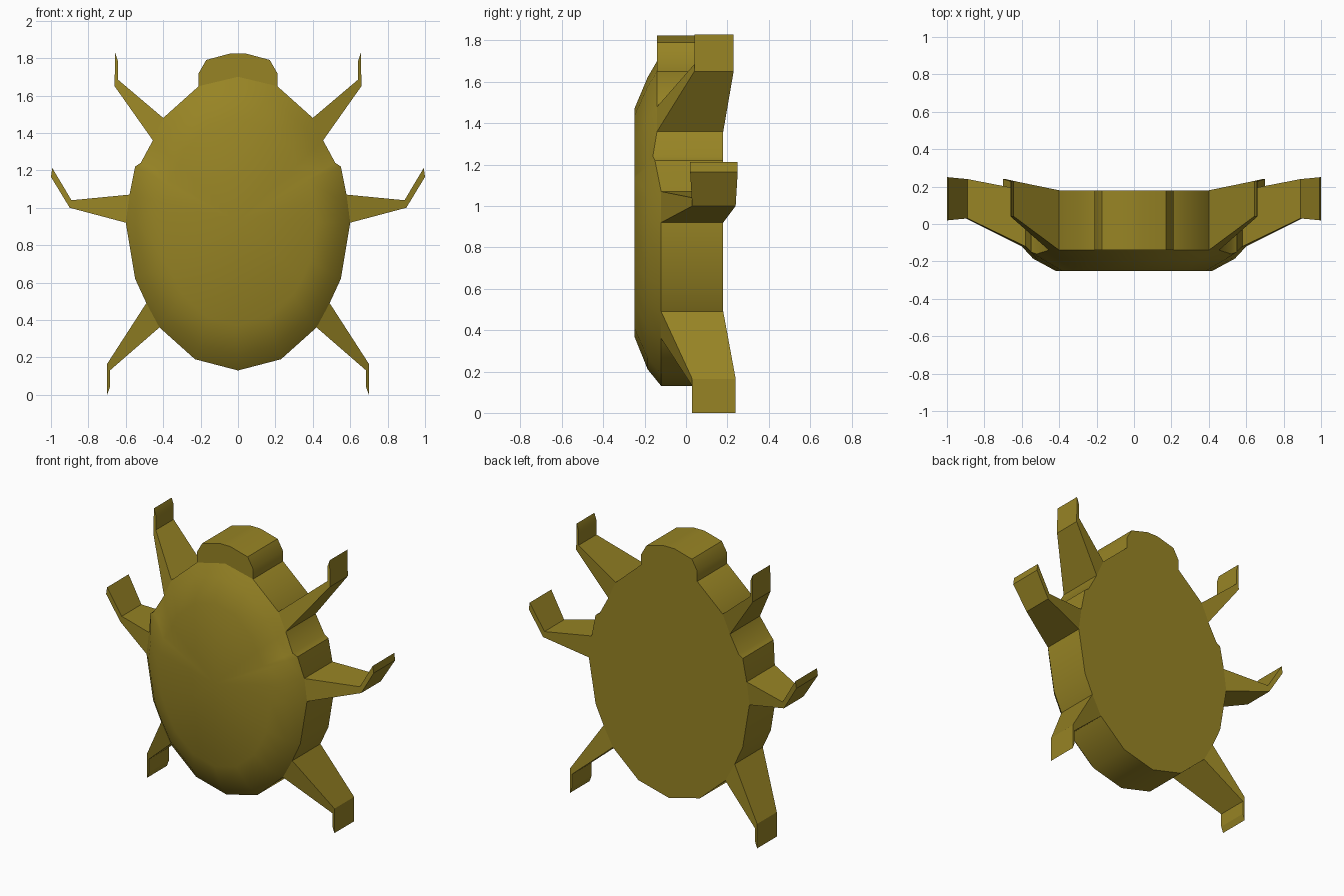
import bpy, bmesh, math

if "Cube" in bpy.data.objects:
    bpy.data.objects.remove(bpy.data.objects["Cube"], do_unlink=True)

olive = bpy.data.materials.new("olive")
olive.use_nodes = True
colour = (0.31, 0.23, 0.018, 1)
olive.diffuse_color = colour
olive.node_tree.nodes["Principled BSDF"].inputs["Base Color"].default_value = colour

BACK = 0.18


def finish(name, bm, angle):
    bmesh.ops.recalc_face_normals(bm, faces=bm.faces)
    mesh = bpy.data.meshes.new(name)
    bm.to_mesh(mesh)
    bm.free()
    mesh.materials.append(olive)
    ob = bpy.data.objects.new(name, mesh)
    bpy.context.collection.objects.link(ob)
    bpy.ops.object.select_all(action='DESELECT')
    bpy.context.view_layer.objects.active = ob
    ob.select_set(True)
    bpy.ops.object.shade_smooth_by_angle(angle=math.radians(angle))
    return ob


def bridge(bm, a, b):
    for i in range(len(a)):
        j = (i + 1) % len(a)
        bm.faces.new((a[i], a[j], b[j], b[i]))


def prism(name, points, angle=20):
    """Extrude an (x, z, front y, back y) outline through its depth."""
    bm = bmesh.new()
    front = [bm.verts.new((x, f, z)) for x, z, f, b in points]
    back = [bm.verts.new((x, b, z)) for x, z, f, b in points]
    bm.faces.new(front)
    bm.faces.new(back)
    bridge(bm, front, back)
    return finish(name, bm, angle)


def mirrored(half):
    """Complete an outline that starts and ends on the centre line."""
    return half + [(-p[0],) + p[1:] for p in half[-2:0:-1]]


# Body: flat back, straight rim and domed shell, as (x, z, rim y)
rim = mirrored([(0, 0.13, -0.12), (0.23, 0.19, -0.12), (0.42, 0.36, -0.12),
                (0.49, 0.49, -0.12), (0.55, 0.62, -0.12), (0.60, 0.92, -0.12),
                (0.58, 1.07, -0.12), (0.55, 1.22, -0.15), (0.52, 1.24, -0.16),
                (0.455, 1.36, -0.14), (0.40, 1.48, -0.14), (0.21, 1.65, -0.14),
                (0, 1.70, -0.14)])
MID_Z = 0.93
bm = bmesh.new()
back_ring = [bm.verts.new((x, BACK, z)) for x, z, y in rim]
bm.faces.new(back_ring)
last = [bm.verts.new((x, y, z)) for x, z, y in rim]
bridge(bm, back_ring, last)
for scale, depth in ((0.9, -0.185), (0.7, -0.25)):
    ring = [bm.verts.new((x * scale, depth, MID_Z + (z - MID_Z) * scale))
            for x, z, y in rim]
    bridge(bm, last, ring)
    last = ring
centre = bm.verts.new((0, -0.25, MID_Z))
for i in range(len(last)):
    bm.faces.new((last[i], last[(i + 1) % len(last)], centre))
finish("body_shell", bm, 38)

# Head: short block wrapped around the top of the shell
head = mirrored([(0, 1.70), (0.21, 1.65), (0.21, 1.72), (0.17, 1.79),
                 (0.04, 1.825), (0, 1.825)])
prism("head", [(x, z, -0.14, BACK) for x, z in head], 30)

# Legs: tapered thigh and upturned foot, as (x, z, front y, back y)
legs = {
    "upper_leg": [(0.455, 1.36, -0.14, BACK), (0.66, 1.65, 0.04, 0.23),
                  (0.657, 1.828, 0.04, 0.23), (0.642, 1.785, 0.04, 0.23),
                  (0.642, 1.685, 0.04, 0.23), (0.40, 1.48, -0.14, BACK)],
    "middle_leg": [(0.60, 0.92, -0.12, BACK), (0.90, 1.0, 0.03, 0.24),
                   (1.0, 1.165, 0.02, 0.25), (0.993, 1.212, 0.02, 0.25),
                   (0.89, 1.04, 0.03, 0.24), (0.58, 1.07, -0.12, BACK)],
    "lower_leg": [(0.42, 0.36, -0.12, BACK), (0.685, 0.13, 0.03, 0.24),
                  (0.685, 0.04, 0.03, 0.24), (0.70, 0.0, 0.03, 0.24),
                  (0.70, 0.165, 0.03, 0.24), (0.49, 0.49, -0.12, BACK)],
}
for name, points in legs.items():
    for side, sign in (("left", 1), ("right", -1)):
        prism(f"{side}_{name}", [(sign * p[0],) + p[1:] for p in points])
